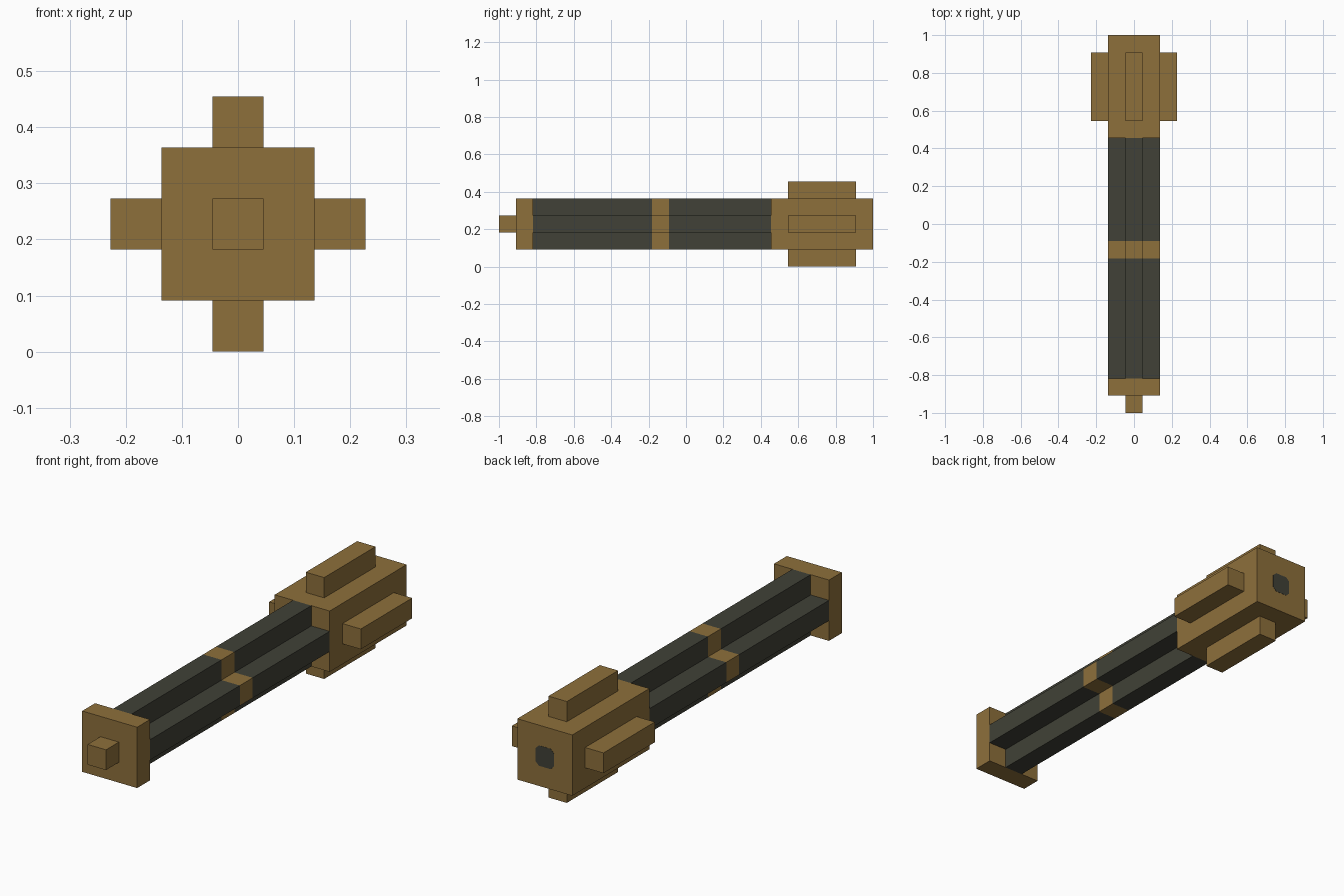
import bpy
import bmesh
from mathutils import Matrix

if "Cube" in bpy.data.objects:
    bpy.data.objects.remove(bpy.data.objects["Cube"])

U = 1 / 11          # one block of the model
CZ = 2.5 * U        # height of the long axis


def material(name, rgb):
    m = bpy.data.materials.new(name)
    m.diffuse_color = (*rgb, 1)
    m.use_nodes = True
    m.node_tree.nodes["Principled BSDF"].inputs["Base Color"].default_value = m.diffuse_color
    return m


bronze = material("bronze", (0.270, 0.160, 0.044))
charcoal = material("charcoal", (0.052, 0.053, 0.038))


def finish(bm, name, mats):
    bmesh.ops.recalc_face_normals(bm, faces=bm.faces)
    mesh = bpy.data.meshes.new(name)
    bm.to_mesh(mesh)
    bm.free()
    for m in mats:
        mesh.materials.append(m)
    ob = bpy.data.objects.new(name, mesh)
    bpy.context.collection.objects.link(ob)
    return ob


def box(name, x, y0, y1, z, w, h, mat):
    """Box centred at x, z (blocks from the axis), running from y0 to y1 blocks."""
    bm = bmesh.new()
    place = Matrix.Translation((x * U, (y0 + y1) / 2 * U, CZ + z * U))
    size = Matrix.Diagonal((w * U, (y1 - y0) * U, h * U, 1))
    bmesh.ops.create_cube(bm, size=1, matrix=place @ size)
    return finish(bm, name, [mat])


def loft(name, profile, stations, mats, rule):
    """Sweep an x-z profile (blocks) through y stations; rule picks each band's material."""
    bm = bmesh.new()
    rings = [[bm.verts.new((x * U, y * U, CZ + z * U)) for x, z in profile]
             for y in stations]
    n = len(profile)
    for i in range(len(rings) - 1):
        for k in range(n):
            f = bm.faces.new((rings[i][k], rings[i][(k + 1) % n],
                              rings[i + 1][(k + 1) % n], rings[i + 1][k]))
            f.material_index = rule(i)
    bm.faces.new(rings[0])
    bm.faces.new(rings[-1])
    return finish(bm, name, mats)


# cross-shaped shaft with a bronze band between two dark grips
quarter = [(1.5, -0.5), (1.5, 0.5), (0.5, 0.5)]
cross = []
for _ in range(4):
    cross += quarter
    quarter = [(-z, x) for x, z in quarter]
loft("shaft", cross, (-9, -2, -1, 5), [charcoal, bronze], lambda i: i % 2)

# end plate and knob
box("end_plate", 0, -10, -9, 0, 3, 3, bronze)
box("end_knob", 0, -11, -10, 0, 1, 1, bronze)

# head with a rib on each of its four long sides
box("head", 0, 5, 11, 0, 3, 3, bronze)
for side, x, z in (("right", 2, 0), ("left", -2, 0), ("top", 0, 2), ("bottom", 0, -2)):
    box("head_rib_" + side, x, 6, 10, z, 1, 1, bronze)

# dark clipped-corner inlay on the back of the head
a, b = 0.5, 0.32
octagon = [(a, -b), (a, b), (b, a), (-b, a), (-a, b), (-a, -b), (-b, -a), (b, -a)]
loft("head_inlay", octagon, (10.98, 11.01), [charcoal], lambda i: 0)
